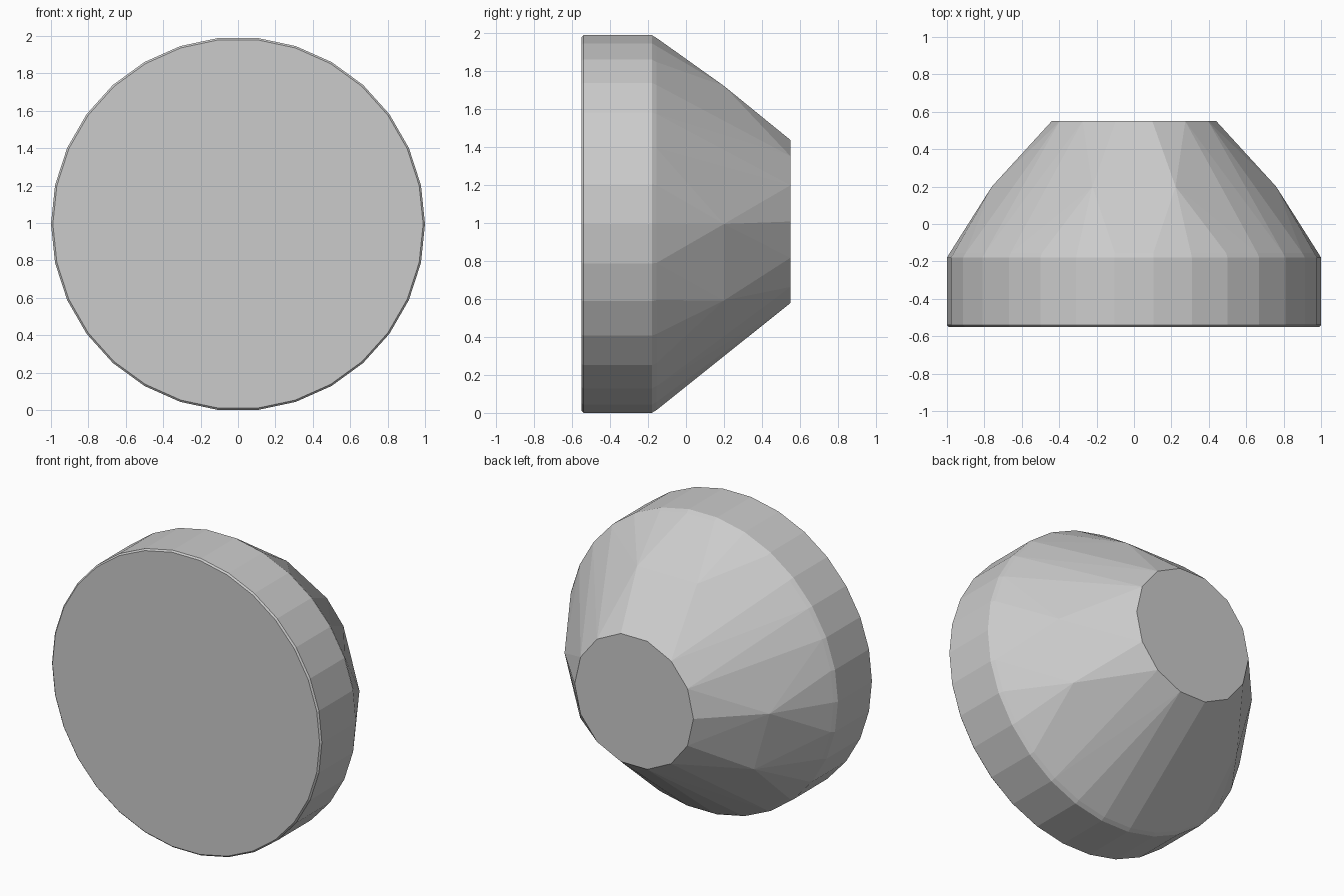
import bpy, bmesh
from math import cos, sin, radians

if "Cube" in bpy.data.objects:
    bpy.data.objects.remove(bpy.data.objects["Cube"])

CZ = 0.995  # height of the round axis


def ring(bm, y, radius, angles, cz=CZ):
    """Add points around the front-to-back axis."""
    for a in angles:
        t = radians(a)
        bm.verts.new((radius * cos(t), y, cz + radius * sin(t)))


bm = bmesh.new()
rim = [i * 12 for i in range(30)]

# wide front drum with tiny edge chamfers
ring(bm, -0.55, 0.99, rim)
ring(bm, -0.54, 1.0, rim)
ring(bm, -0.18, 1.0, rim)
ring(bm, -0.155, 0.985, rim)

# sparse bulge points that facet the tapering back
ring(bm, 0.2, 0.76, [0, 73, 107, 180, 212, 328])

# small flat end
ring(bm, 0.55, 0.44, [i * 360 / 14 for i in range(14)], 1.008)

# skin the rings, then merge flat areas
bmesh.ops.convex_hull(bm, input=bm.verts[:])
bmesh.ops.dissolve_limit(bm, angle_limit=radians(0.5),
                         verts=bm.verts[:], edges=bm.edges[:])
bmesh.ops.recalc_face_normals(bm, faces=bm.faces[:])
low = min(v.co.z for v in bm.verts)
bmesh.ops.translate(bm, verts=bm.verts[:], vec=(0, 0, -low))

mesh = bpy.data.meshes.new("tapered_drum")
bm.to_mesh(mesh)
bm.free()
body = bpy.data.objects.new("tapered_drum", mesh)
bpy.context.collection.objects.link(body)
